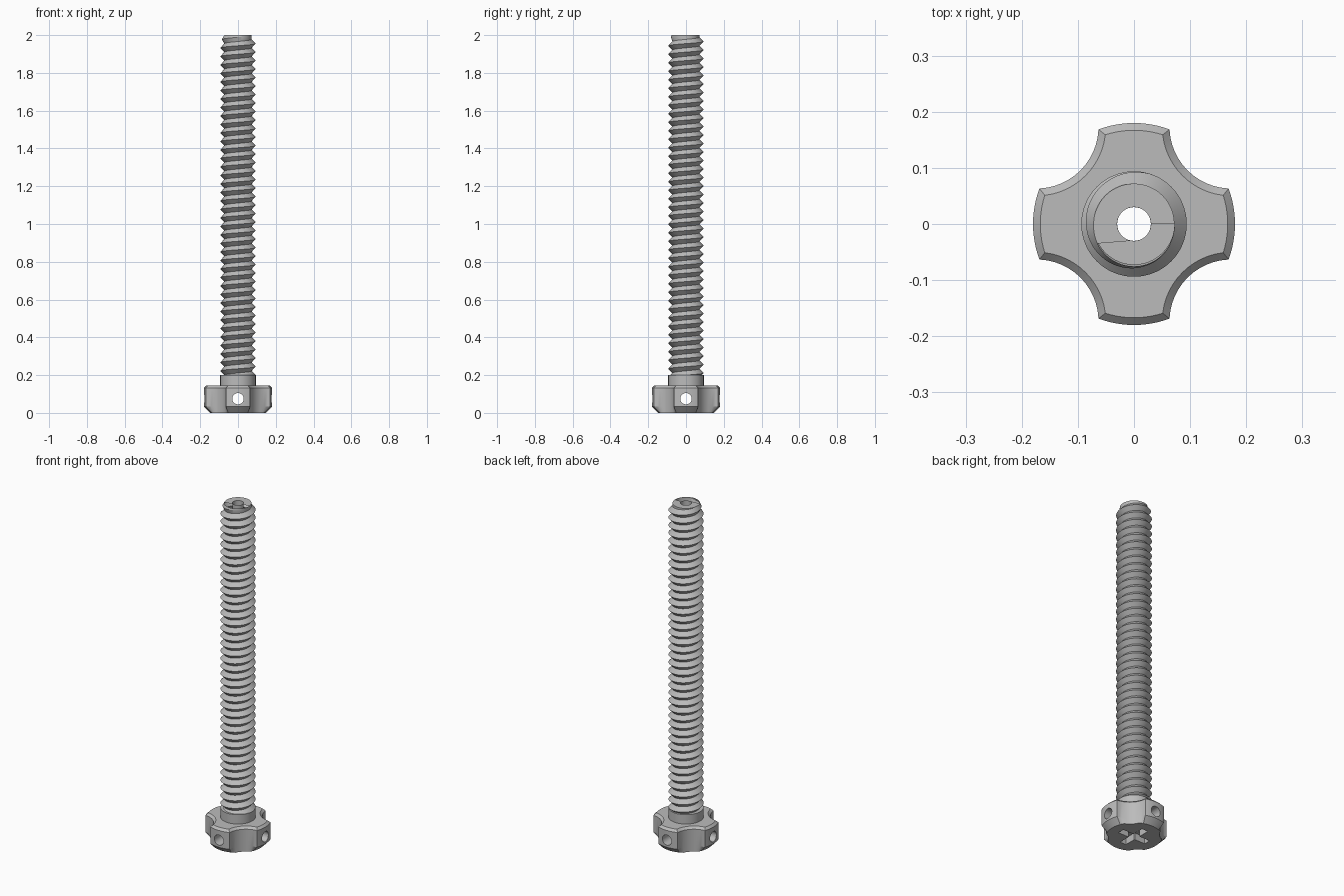
import bpy, bmesh
from math import sin, cos, pi, tau, atan2, sqrt, floor
from mathutils import Matrix

cube = bpy.data.objects.get("Cube")
if cube:
    bpy.data.objects.remove(cube, do_unlink=True)

steel = bpy.data.materials.new("grey_steel")
steel.use_nodes = True
GREY = (0.5, 0.5, 0.5, 1)
steel.diffuse_color = GREY
steel.node_tree.nodes["Principled BSDF"].inputs["Base Color"].default_value = GREY

BORE, CORE, CREST = 0.03, 0.072, 0.094
COLLAR_Z, THREAD_Z, TOP_Z = 0.145, 0.2, 2.0
PITCH, SEG = 0.045, 64


def finish(bm, name):
    bmesh.ops.recalc_face_normals(bm, faces=bm.faces[:])
    mesh = bpy.data.meshes.new(name)
    bm.to_mesh(mesh)
    bm.free()
    mesh.materials.append(steel)
    ob = bpy.data.objects.new(name, mesh)
    bpy.context.collection.objects.link(ob)
    return ob


def smooth(ob, angle=0.5):
    bpy.ops.object.select_all(action='DESELECT')
    ob.select_set(True)
    bpy.context.view_layer.objects.active = ob
    bpy.ops.object.shade_smooth_by_angle(angle=angle)


def ring(bm, r, z, n=SEG):
    return [bm.verts.new((r * cos(tau * i / n), r * sin(tau * i / n), z)) for i in range(n)]


def bridge(bm, a, b):
    n = len(a)
    for i in range(n):
        j = (i + 1) % n
        bm.faces.new((a[i], a[j], b[j], b[i]))


# Threaded shaft: helical V strip whose crest fades out over the last turn
bm = bmesh.new()
turns = floor((TOP_Z - THREAD_Z) / PITCH) + 3
rows = []
for i in range(turns * SEG + 1):
    t = i / SEG - turns + 1          # turns relative to the run-out at the top
    fade = min(1, max(0, -t / 0.8))
    z, a = TOP_Z + t * PITCH, tau * t
    crest = CORE + (CREST - CORE) * fade
    rows.append([bm.verts.new((r * cos(a), r * sin(a), z + dz))
                 for r, dz in ((CORE, -PITCH / 2), (crest, 0), (CORE, PITCH / 2))])
for p, q in zip(rows, rows[1:]):
    for k in (0, 1):
        bm.faces.new((p[k], q[k], q[k + 1], p[k + 1]))
bmesh.ops.remove_doubles(bm, verts=bm.verts[:], dist=0.0002)
for z, up in ((TOP_Z, 1), (THREAD_Z - 0.01, -1)):
    bmesh.ops.bisect_plane(bm, geom=bm.verts[:] + bm.edges[:] + bm.faces[:],
                           plane_co=(0, 0, z), plane_no=(0, 0, up), clear_outer=True)

# Bore wall and flat tip
bridge(bm, ring(bm, BORE, THREAD_Z - 0.01), ring(bm, BORE, TOP_Z))
rim = [e for e in bm.edges if e.is_boundary and all(abs(v.co.z - TOP_Z) < 1e-5 for v in e.verts)]
bmesh.ops.triangle_fill(bm, edges=rim, use_beauty=True, normal=(0, 0, 1))
smooth(finish(bm, "threaded_shaft"))

# Plain collar between head and thread
bm = bmesh.new()
loops = [ring(bm, r, z) for r, z in ((CREST, COLLAR_Z - 0.002), (CREST, THREAD_Z),
                                     (BORE, THREAD_Z), (BORE, COLLAR_Z - 0.002))]
for a, b in zip(loops, loops[1:] + loops[:1]):
    bridge(bm, a, b)
smooth(finish(bm, "collar"))


# Four-lobed head outline: outer arcs joined by concave scallops
def outline(r_out, r_cut, centre=0.245, n=12):
    d = (centre ** 2 + r_out ** 2 - r_cut ** 2) / (2 * centre)
    h = sqrt(r_out ** 2 - d ** 2)
    corner = pi / 4 - atan2(h, d)     # half angle of each lobe
    sweep = atan2(h, centre - d)      # half angle of each scallop
    pts = []
    for k in range(4):
        base = k * pi / 2
        for i in range(n):
            a = base - corner + 2 * corner * i / n
            pts.append((r_out * cos(a), r_out * sin(a)))
        m = base + pi / 4
        for i in range(n):
            a = m + pi + sweep - 2 * sweep * i / n
            pts.append((centre * cos(m) + r_cut * cos(a), centre * sin(m) + r_cut * sin(a)))
    return pts


def clamp_radius(p, limit):
    s = min(1, limit / sqrt(p[0] ** 2 + p[1] ** 2))
    return (p[0] * s, p[1] * s)


bm = bmesh.new()
side = outline(0.18, 0.11)
top = outline(0.167, 0.123)
base = [clamp_radius(p, 0.148) for p in side]
loops = [[bm.verts.new((x, y, z)) for x, y in pts]
         for pts, z in ((base, 0), (side, 0.033), (side, 0.132), (top, COLLAR_Z))]
for a, b in zip(loops, loops[1:]):
    bridge(bm, a, b)
bm.faces.new(loops[0])
bm.faces.new(loops[-1])
head = finish(bm, "lobed_head")


def cut(make):
    bm = bmesh.new()
    make(bm)
    cutter = finish(bm, "cutter")
    cutter.hide_render = True
    mod = head.modifiers.new("cut", 'BOOLEAN')
    mod.operation, mod.solver, mod.object = 'DIFFERENCE', 'EXACT', cutter
    bpy.context.view_layer.objects.active = head
    bpy.ops.object.modifier_apply(modifier=mod.name)
    bpy.data.objects.remove(cutter, do_unlink=True)


def drill(matrix):
    cut(lambda bm: bmesh.ops.create_cone(bm, cap_ends=True, segments=32, radius1=BORE,
                                         radius2=BORE, depth=0.5, matrix=matrix))


def slot(sx, sy):
    size = Matrix.Diagonal((sx, sy, 0.08, 1))
    cut(lambda bm: bmesh.ops.create_cube(bm, size=1, matrix=size))


# Centre bore, two cross holes and the cross-shaped drive recess underneath
drill(Matrix.Identity(4))
for axis in 'XY':
    drill(Matrix.Translation((0, 0, 0.075)) @ Matrix.Rotation(pi / 2, 4, axis))
slot(0.18, 0.04)
slot(0.04, 0.18)
smooth(head, 0.4)
